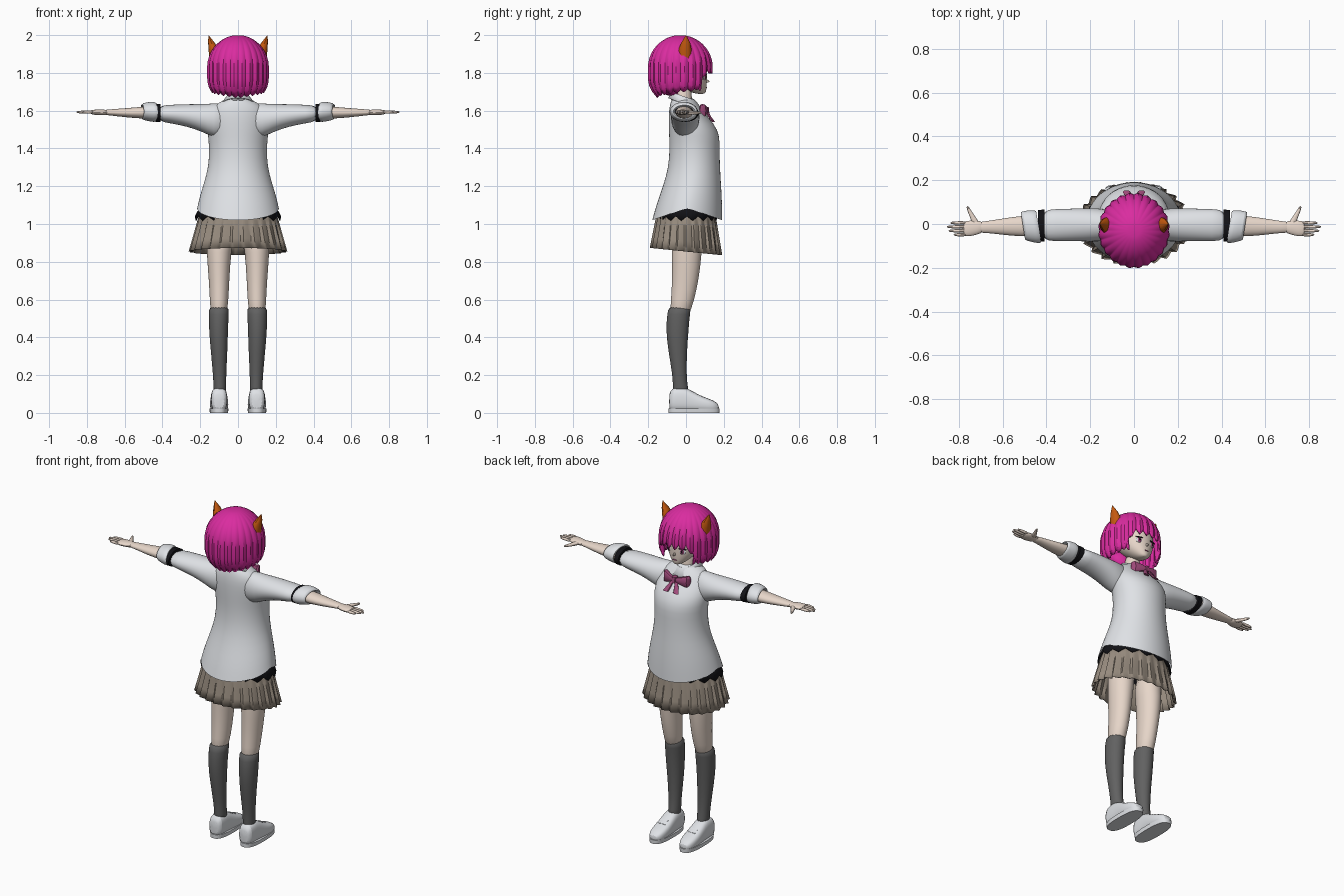
import bpy
import bmesh
from math import sin, cos, pi, tau, sqrt, copysign
from mathutils import Vector

default_cube = bpy.data.objects.get("Cube")
if default_cube:
    bpy.data.objects.remove(default_cube, do_unlink=True)


def make_material(name, red, green, blue):
    material = bpy.data.materials.new(name)
    material.use_nodes = True
    colour = (red, green, blue, 1)
    material.diffuse_color = colour
    shader = material.node_tree.nodes["Principled BSDF"]
    shader.inputs["Base Color"].default_value = colour
    shader.inputs["Roughness"].default_value = 0.8
    return material


skin = make_material("skin", .83, .7, .61)
white = make_material("white cloth", .74, .76, .79)
magenta = make_material("magenta hair", .7, .025, .35)
orange = make_material("orange fur", .55, .1, .005)
tan = make_material("tan pleats", .31, .26, .21)
grey = make_material("grey sock", .12, .12, .12)
black = make_material("black cloth", .006, .006, .008)
plum = make_material("plum ribbon", .36, .07, .2)
finished = []


def finish(name, mesh_builder, material, mirror=False, smooth=0, thickness=0):
    """Turn a bmesh into an object and add its modifiers."""
    bmesh.ops.recalc_face_normals(mesh_builder, faces=mesh_builder.faces[:])
    mesh = bpy.data.meshes.new(name)
    mesh_builder.to_mesh(mesh)
    mesh_builder.free()
    mesh.materials.append(material)
    item = bpy.data.objects.new(name, mesh)
    bpy.context.collection.objects.link(item)
    if smooth:
        item.modifiers.new("Smooth", "SUBSURF").levels = smooth
        item.modifiers["Smooth"].render_levels = smooth
    if thickness:
        item.modifiers.new("Thickness", "SOLIDIFY").thickness = thickness
    if mirror:
        item.modifiers.new("Mirror", "MIRROR").use_mirror_merge = False
    finished.append(item)
    return item


def skin_rings(rings, caps=(True, True)):
    """Bridge a list of equal point rings with quads."""
    builder = bmesh.new()
    loops = [[builder.verts.new(point) for point in ring] for ring in rings]
    for lower, upper in zip(loops, loops[1:]):
        for i in range(len(lower)):
            j = (i + 1) % len(lower)
            builder.faces.new((lower[i], lower[j], upper[j], upper[i]))
    for loop, wanted in zip((loops[0], loops[-1]), caps):
        if wanted:
            builder.faces.new(loop)
    return builder


def loft(name, axis, sections, material, sides=16, power=1, caps=(True, True),
         warp=None, **options):
    """Each section: place on the axis, then low/high of the two other axes."""
    rings = []
    for place, low_a, high_a, low_b, high_b in sections:
        ring = []
        for i in range(sides):
            angle = tau * i / sides
            c, s = cos(angle), sin(angle)
            a = (low_a + high_a + (high_a - low_a) * copysign(abs(c) ** power, c)) / 2
            b = (low_b + high_b + (high_b - low_b) * copysign(abs(s) ** power, s)) / 2
            point = {"x": (place, a, b), "y": (a, place, b), "z": (a, b, place)}[axis]
            point = Vector(point)
            ring.append(warp(point, angle) if warp else point)
        rings.append(ring)
    return finish(name, skin_rings(rings, caps), material, **options)


OPEN = (False, False)

# Legs, socks and shoes
loft("legs", "z", [(1, .01, .17, -.08, .09), (.85, .036, .168, -.075, .087),
                   (.7, .045, .155, -.075, .068), (.6, .05, .15, -.08, .045),
                   (.5, .058, .146, -.09, .015)], skin, mirror=True, smooth=1)
loft("socks", "z", [(.567, .046, .155, -.093, .032), (.53, .048, .155, -.1, .022),
                    (.44, .052, .155, -.108, .015), (.33, .055, .145, -.095, .006),
                    (.2, .062, .133, -.072, .003), (.14, .062, .13, -.07, .01),
                    (.08, .062, .13, -.07, .02)], grey, mirror=True, smooth=1)
loft("shoes", "y", [(-.09, .07, .13, .02, .1), (-.075, .056, .144, .005, .135),
                    (-.01, .056, .144, .005, .14), (.035, .053, .147, .005, .115),
                    (.09, .049, .151, .005, .085), (.145, .055, .146, .005, .068),
                    (.175, .078, .125, .012, .045)], white, power=.7, mirror=True, smooth=1)
loft("shoe_soles", "z", [(0, .053, .149, -.092, .177), (.024, .05, .152, -.093, .178)],
     white, sides=32, power=.75, mirror=True)
for number, place in enumerate((.03, .055, .08)):
    top = .123 - place * .4
    loft("shoe_lace_%d" % number, "x", [(.078, place, place + .01, top - .02, top),
                                       (.122, place, place + .01, top - .02, top)],
         white, sides=8, mirror=True)

# Pleated skirt: sawtooth folds that deepen towards the hem
PLEATS = 26
skirt_rings = []
for level in range(5):
    t = level / 4
    ring = []
    for i in range(PLEATS * 4):
        angle = tau * i / (PLEATS * 4)
        fold = (1, .985, .965, .95)[i % 4] if t else .97
        fold = 1 + (fold - .97) * (t + .5)
        y = sin(angle) * (.15 + .035 * t) * fold
        hem = .855 - .1 * y
        ring.append((cos(angle) * (.195 + .055 * t) * fold, y, 1.08 + (hem - 1.08) * t))
    skirt_rings.append(ring)
finish("skirt", skin_rings(skirt_rings, OPEN), tan, thickness=.004)


# Dark undershirt peeping out at the sides
def ragged(point, angle):
    if point.z < 1.04:
        point.z += .012 * cos(angle * 16)
    return point


loft("undershirt", "z", [(1.03, -.228, .228, -.155, .165), (1.07, -.213, .213, -.15, .16),
                         (1.14, -.18, .18, -.12, .15)], black, sides=64,
     caps=OPEN, warp=ragged, thickness=.004)


# Sweater with a hem raised at both sides
def raised_hem(point, angle):
    lift = max(0, (1.25 - point.z) / .23)
    point.z += .065 * min(lift, 1) * (1 - abs(sin(angle)))
    return point


loft("sweater", "z", [(1.02, -.218, .218, -.18, .193), (1.1, -.205, .205, -.158, .192),
                      (1.2, -.182, .182, -.122, .187), (1.3, -.157, .157, -.093, .18),
                      (1.4, -.152, .152, -.087, .178), (1.47, -.16, .16, -.09, .179),
                      (1.53, -.166, .166, -.092, .15), (1.59, -.152, .152, -.092, .095),
                      (1.63, -.125, .125, -.085, .068), (1.653, -.08, .08, -.078, .05),
                      (1.67, -.05, .05, -.07, .035)],
     white, sides=32, caps=(False, True), warp=raised_hem, smooth=1)
loft("sleeves", "x", [(.06, -.07, .05, 1.46, 1.645), (.13, -.08, .07, 1.455, 1.64),
                      (.19, -.082, .075, 1.488, 1.636), (.27, -.08, .072, 1.515, 1.636),
                      (.36, -.08, .07, 1.533, 1.632), (.425, -.078, .066, 1.542, 1.628)],
     white, mirror=True, smooth=1)
loft("sleeve_gaps", "x", [(.41, -.08, .067, 1.54, 1.634), (.438, -.08, .063, 1.54, 1.638)],
     black, sides=24, mirror=True)


def lean(point, angle):
    point.x += .16 * point.y
    return point


loft("rolled_cuffs", "x", [(.445, -.07, .05, 1.56, 1.62), (.432, -.088, .062, 1.54, 1.645),
                           (.455, -.09, .066, 1.538, 1.65), (.505, -.078, .06, 1.55, 1.642),
                           (.515, -.068, .05, 1.56, 1.63), (.49, -.06, .04, 1.57, 1.62)],
     white, caps=OPEN, warp=lean, mirror=True, smooth=1)

# Bare forearms and hands
loft("forearms", "x", [(.43, -.06, .042, 1.555, 1.63), (.52, -.058, .038, 1.558, 1.62),
                       (.6, -.05, .026, 1.565, 1.613), (.68, -.04, .012, 1.575, 1.607),
                       (.71, -.042, .012, 1.577, 1.605)], skin, mirror=True, smooth=1)
loft("palms", "x", [(.685, -.038, .01, 1.577, 1.605), (.72, -.05, .018, 1.575, 1.606),
                    (.75, -.057, .016, 1.577, 1.606), (.785, -.058, .014, 1.58, 1.604)],
     skin, mirror=True, smooth=1)
for number, tip in enumerate((.825, .848, .856, .84)):
    y = -.049 + number * .018
    loft("finger_%d" % number, "x", [(.765, y - .009, y + .009, 1.582, 1.603),
                                     (.8, y - .009, y + .009, 1.583, 1.602),
                                     (tip - .012, y - .007, y + .007, 1.585, 1.6),
                                     (tip, y - .004, y + .004, 1.588, 1.597)],
         skin, sides=8, mirror=True, smooth=1)
loft("thumbs", "y", [(-.01, .695, .74, 1.578, 1.603), (.025, .718, .748, 1.578, 1.6),
                     (.06, .743, .763, 1.58, 1.598), (.083, .757, .768, 1.583, 1.595)],
     skin, sides=8, mirror=True, smooth=1)

# Neck, head and face
loft("neck", "z", [(1.6, -.06, .06, -.075, .045), (1.66, -.043, .043, -.06, .03),
                   (1.75, -.043, .043, -.055, .03)], skin, smooth=1)
loft("head", "z", [(1.688, -.016, .016, .06, .1), (1.702, -.04, .04, .01, .108),
                   (1.735, -.075, .075, -.05, .112), (1.78, -.1, .1, -.09, .113),
                   (1.84, -.11, .11, -.12, .112), (1.9, -.1, .1, -.12, .095),
                   (1.95, -.06, .06, -.08, .05)], skin, smooth=2)
loft("nose", "y", [(.095, -.012, .012, 1.742, 1.775), (.125, -.002, .002, 1.752, 1.757)],
     skin, sides=8)


def face_plate(name, x, y, z, width, height, material, mirror):
    builder = bmesh.new()
    bmesh.ops.create_uvsphere(builder, u_segments=16, v_segments=8, radius=1)
    bmesh.ops.scale(builder, vec=(width, .0045, height), verts=builder.verts[:])
    bmesh.ops.rotate(builder, cent=(0, 0, 0), verts=builder.verts[:],
                     matrix=Vector((0, 1, 0)).rotation_difference(
                         Vector((x * 6, 1, 0))).to_matrix())
    bmesh.ops.translate(builder, vec=(x, y, z), verts=builder.verts[:])
    finish(name, builder, material, mirror)


face_plate("eye_whites", .046, .098, 1.778, .021, .016, white, True)
face_plate("irises", .045, .101, 1.778, .012, .015, plum, True)
face_plate("pupils", .045, .103, 1.778, .006, .009, black, True)
face_plate("eyelashes", .047, .101, 1.795, .024, .004, black, True)
face_plate("mouth", 0, .108, 1.722, .014, .003, plum, False)

# Bobbed hair: fluted cap with pointed lock tips, cut short over the face
COLUMNS, LOCKS, CROWN = 144, 24, 1.987
hair_rings = []
for level in range(1, 17):
    t = level / 16
    ring = []
    for i in range(COLUMNS):
        angle = tau * i / COLUMNS
        from_front = abs((angle - pi / 2 + pi) % tau - pi)
        wave = abs((angle * LOCKS / tau) % 1 * 2 - 1)
        blend = min(max((from_front - .6) / .35, 0), 1)
        tip = 1.815 - .1 * blend - .035 * max(0, (from_front - 1.2) / 1.94)
        tip += (.035 - .02 * blend) * (wave - .5)
        z = CROWN - (CROWN - tip) * (1 - cos(t * pi / 2))
        if z > 1.83:
            spread = sqrt(max(0, 1 - ((z - 1.83) / .158) ** 2))
        else:
            spread = 1 - max(0, 1.77 - z) ** 2 * 32
        spread *= 1 + .05 * min(1, t * 1.5) * (.35 - wave)
        ring.append((.15 * spread * cos(angle), -.03 + .158 * spread * sin(angle), z))
    hair_rings.append(ring)
finish("bobbed_hair", skin_rings(hair_rings, (True, False)), magenta, thickness=.012)
loft("side_locks", "z", [(1.9, .08, .125, .03, .085), (1.82, .1, .138, .035, .085),
                         (1.75, .098, .132, .045, .088), (1.7, .092, .1, .07, .08)],
     magenta, sides=8, mirror=True, smooth=1)
loft("nape_hair", "z", [(1.78, -.1, .1, -.16, -.03), (1.71, -.085, .085, -.145, -.03),
                        (1.675, -.05, .05, -.1, -.04)], magenta, smooth=1)

# Pointed animal ears
loft("animal_ears", "z", [(1.87, .078, .15, -.045, .032), (1.92, .095, .156, -.042, .03),
                          (1.96, .124, .158, -.025, .022), (1.997, .153, .157, -.002, .003)],
     orange, sides=12, mirror=True)


# Shirt collar, lower at the front
def drop_front(point, angle):
    point.z -= .35 * (point.y + .06)
    return point


loft("shirt_collar", "z", [(1.65, -.055, .055, -.075, .05), (1.69, -.052, .052, -.072, .045),
                           (1.693, -.058, .058, -.078, .05), (1.655, -.09, .09, -.094, .09)],
     white, sides=32, caps=OPEN, warp=drop_front, thickness=.004)

# Ribbon bow
loft("bow_wings", "x", [(0, .1, .118, 1.592, 1.612), (.03, .088, .118, 1.582, 1.622),
                        (.075, .07, .105, 1.562, 1.636), (.085, .075, .09, 1.57, 1.63)],
     plum, sides=12, power=.7, mirror=True)
loft("bow_tails", "z", [(1.6, .002, .016, .098, .115), (1.57, .008, .035, .115, .132),
                        (1.54, .016, .052, .138, .154)], plum, sides=8, mirror=True)
loft("bow_knot", "z", [(1.586, -.013, .013, .095, .124), (1.62, -.013, .013, .09, .12)],
     plum, sides=12, power=.6)

# Smooth shading with sharp edges kept
bpy.ops.object.select_all(action="DESELECT")
for item in finished:
    item.select_set(True)
bpy.context.view_layer.objects.active = finished[0]
bpy.ops.object.shade_smooth_by_angle(angle=pi / 5)
